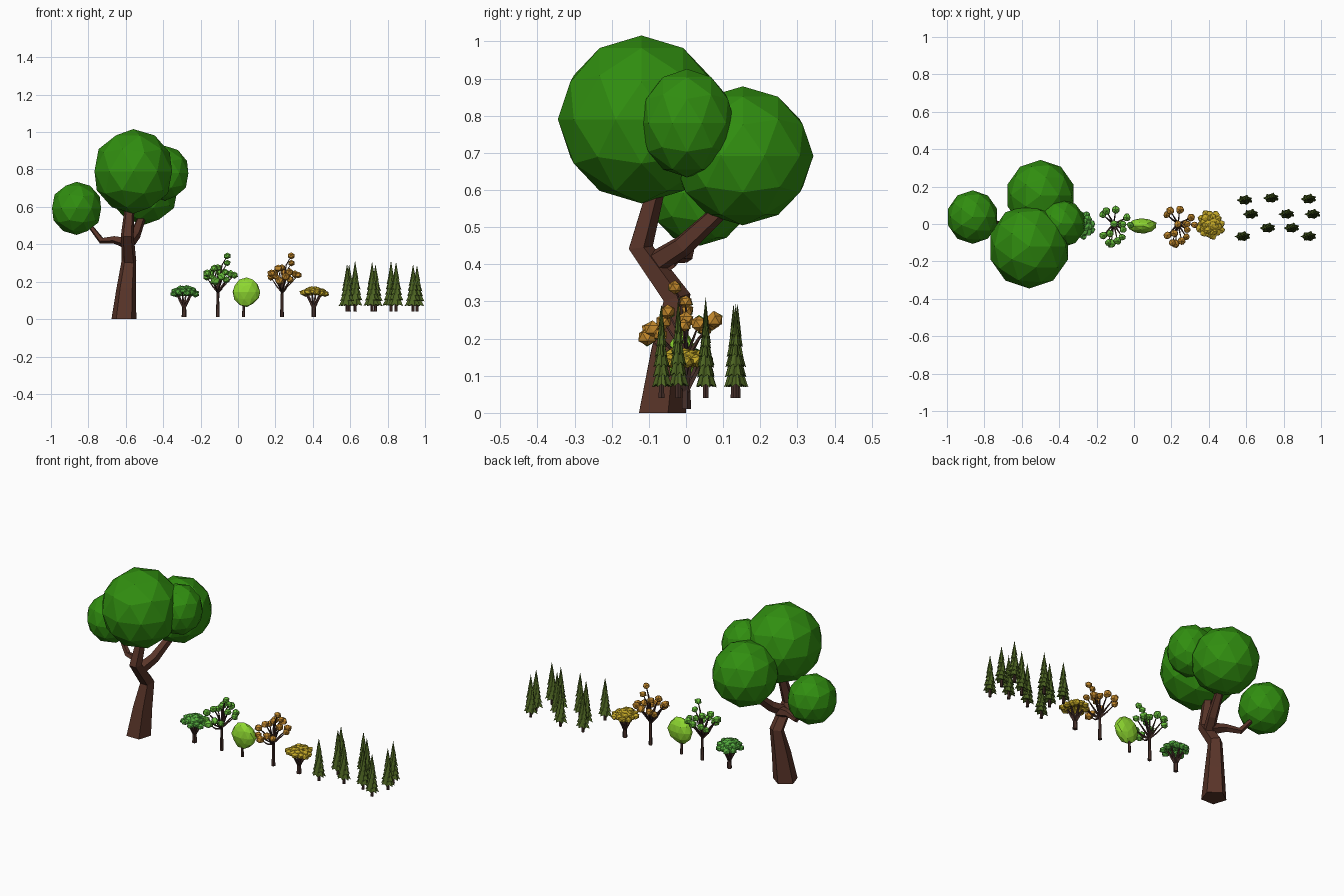
import bpy, bmesh, math, random
from mathutils import Vector, Matrix

if "Cube" in bpy.data.objects:
    bpy.data.objects.remove(bpy.data.objects["Cube"])

random.seed(4)


def mat(name, r, g, b):
    m = bpy.data.materials.new(name)
    m.diffuse_color = (r, g, b, 1)
    m.use_nodes = True
    m.node_tree.nodes["Principled BSDF"].inputs["Base Color"].default_value = m.diffuse_color
    return m


BARK = mat("bark", .10, .035, .022)
DARK = mat("dark_bark", .06, .028, .022)
GREEN = mat("crown_green", .03, .27, .005)
LIME = mat("lime", .27, .68, .03)
LEAF = mat("leaf_green", .14, .53, .045)
DEEP = mat("umbrella_green", .09, .42, .05)
ORANGE = mat("orange", .55, .25, .025)
YELLOW = mat("yellow", .55, .39, .02)
PINE = mat("pine_green", .075, .13, .016)


def finish(bm, name, material):
    bmesh.ops.recalc_face_normals(bm, faces=bm.faces)
    me = bpy.data.meshes.new(name)
    bm.to_mesh(me)
    bm.free()
    me.materials.append(material)
    ob = bpy.data.objects.new(name, me)
    bpy.context.collection.objects.link(ob)
    return ob


def limb(bm, path, radii, sides=5, level=False):
    """Tapered faceted tube along a path; level keeps its first ring horizontal."""
    pts = [Vector(p) for p in path]
    rings = []
    for i, p in enumerate(pts):
        t = (pts[min(i + 1, len(pts) - 1)] - pts[max(i - 1, 0)]).normalized()
        if level and i == 0:
            t = Vector((0, 0, 1))
        q = Vector((0, 0, 1)).rotation_difference(t)
        ring = []
        for k in range(sides):
            a = 2 * math.pi * (k + .5) / sides - math.pi / 2
            ring.append(bm.verts.new(p + q @ Vector((math.cos(a), math.sin(a), 0)) * radii[i]))
        rings.append(ring)
    for lo, hi in zip(rings, rings[1:]):
        for k in range(sides):
            j = (k + 1) % sides
            bm.faces.new((lo[k], lo[j], hi[j], hi[k]))
    bm.faces.new(rings[0][::-1])
    bm.faces.new(rings[-1])


def blob(bm, centre, size, subdiv=1, rough=0.0):
    """Faceted ball, optionally roughened and turned."""
    vs = bmesh.ops.create_icosphere(bm, subdivisions=subdiv, radius=1)["verts"]
    turn = Matrix.Rotation(random.uniform(0, 6), 3, 'Z') if rough else Matrix.Identity(3)
    for v in vs:
        p = turn @ v.co * (1 + random.uniform(-rough, rough))
        v.co = Vector(centre) + Vector([a * b for a, b in zip(p, size)])


# Large tree: trunk with three limbs
bm = bmesh.new()
limb(bm, [(-.61, -.07, 0), (-.598, -.05, .16), (-.583, -.028, .31), (-.592, -.125, .445),
          (-.575, -.07, .65)], [.07, .055, .041, .036, .024], level=True)
limb(bm, [(-.59, -.09, .40), (-.55, -.01, .45), (-.505, .12, .57)], [.034, .03, .022])
limb(bm, [(-.58, -.06, .405), (-.66, -.03, .425), (-.73, .0, .42), (-.80, .025, .51)],
     [.034, .022, .018, .012])
finish(bm, "large_tree_trunk", BARK)

# Large tree: four ball crowns
for name, c, s in [("top", (-.56, -.12, .79), (.218, .225, .226)),
                   ("back", (-.50, .153, .692), (.185, .19, .187)),
                   ("right", (-.39, .003, .78), (.131, .129, .146)),
                   ("left", (-.863, .037, .592), (.138, .143, .142))]:
    bm = bmesh.new()
    blob(bm, c, s, 2)
    finish(bm, "large_tree_crown_" + name, GREEN)


# Umbrella trees: fanned branches under a flat crown of small tufts
def umbrella_tree(name, x, material):
    bm = bmesh.new()
    limb(bm, [(x, 0, .01), (x, 0, .07)], [.014, .011], level=True)
    for k in range(6):
        a = k * math.pi / 3 + .3
        c, s = math.cos(a), math.sin(a)
        limb(bm, [(x, 0, .055), (x + .024 * c, .024 * s, .10), (x + .046 * c, .046 * s, .14)],
             [.009, .007, .004], 4)
    finish(bm, name + "_trunk", DARK)
    bm = bmesh.new()
    for i in range(28):
        d = math.sqrt((i + .5) / 28)
        a = i * 2.4
        blob(bm, (x + .004 + .063 * d * math.cos(a), .065 * d * math.sin(a) - .005,
                  .162 - .026 * d * d + random.uniform(-.006, .006)),
             (.023, .023, .017), 1, .15)
    finish(bm, name + "_crown", material)


umbrella_tree("green_umbrella_tree", -.288, DEEP)
umbrella_tree("yellow_umbrella_tree", .405, YELLOW)

# Open trees: thin trunk, spreading twigs, separate leaf tufts (dx, dy, z, radius)
TUFTS = [(.05, -.03, .338, .02), (.05, 0, .30, .019), (-.02, -.05, .272, .022),
         (-.04, .07, .245, .024), (.04, 0, .25, .022), (.01, .075, .25, .024),
         (.07, .035, .24, .023), (-.055, -.06, .245, .023), (-.015, -.105, .205, .026),
         (.02, -.09, .225, .023), (.045, -.07, .21, .02), (0, 0, .275, .021),
         (.088, -.005, .235, .02), (-.06, .05, .225, .02), (-.03, -.10, .225, .02)]


def open_tree(name, x, material):
    bm = bmesh.new()
    limb(bm, [(x, 0, .01), (x, 0, .10), (x + .002, 0, .19)], [.011, .008, .007], level=True)
    for dx, dy, z, r in TUFTS:
        limb(bm, [(x, 0, .14 + .15 * (z - .2)), (x + dx * .45, dy * .45, z - .05), (x + dx, dy, z)],
             [.006, .0045, .002], 4)
    finish(bm, name + "_trunk", DARK)
    bm = bmesh.new()
    for dx, dy, z, r in TUFTS:
        blob(bm, (x + dx, dy, z), (r, r, r * .95), 1, .12)
    finish(bm, name + "_tufts", material)


open_tree("green_open_tree", -.108, LEAF)
open_tree("orange_open_tree", .235, ORANGE)

# Round lime tree, thin from front to back
bm = bmesh.new()
limb(bm, [(.03, 0, .01), (.03, -.002, .06), (.04, -.008, .14)], [.009, .007, .005], level=True)
finish(bm, "lime_tree_trunk", DARK)
bm = bmesh.new()
blob(bm, (.046, -.01, .145), (.075, .04, .077), 2, .07)
finish(bm, "lime_tree_crown", LIME)

# Pine: stacked ragged skirts, wider in x than in y
bm = bmesh.new()
TIERS, N = 7, 14
for i in range(TIERS):
    f = i / TIERS
    w = 1 - .86 * f
    z = .03 + .195 * f
    tip = bm.verts.new((0, 0, min(.262, z + .085)))
    hub = bm.verts.new((0, 0, z + .012))
    rim = []
    for k in range(N):
        a = 2 * math.pi * (k + .5 * i) / N
        s = w * (1.05 if k % 2 else .74) * random.uniform(.92, 1.08)
        rim.append(bm.verts.new((.043 * s * math.cos(a), .027 * s * math.sin(a),
                                 z + (0 if k % 2 else .009))))
    for k in range(N):
        j = (k + 1) % N
        bm.faces.new((rim[k], rim[j], tip))
        bm.faces.new((rim[j], rim[k], hub))
crown = finish(bm, "pine_crown_1", PINE)
bm = bmesh.new()
limb(bm, [(0, 0, 0), (0, 0, .06)], [.009, .007], 6)
trunk = finish(bm, "pine_trunk_1", DARK)

# Grove of ten pines sharing those meshes
GROVE = [(.594, .128, .97), (.735, .139, .97), (.936, .134, .97), (.626, .053, 1.04),
         (.818, .053, 1.04), (.957, .053, .95), (.717, -.021, 1.02), (.845, -.021, 1.02),
         (.583, -.066, .97), (.936, -.066, .97)]
for i, (x, y, h) in enumerate(GROVE):
    for src, part in ((crown, "crown"), (trunk, "trunk")):
        ob = src
        if i:
            ob = src.copy()
            ob.name = f"pine_{part}_{i + 1}"
            bpy.context.collection.objects.link(ob)
        ob.location = (x, y, .04)
        ob.scale = (1, 1, h)
